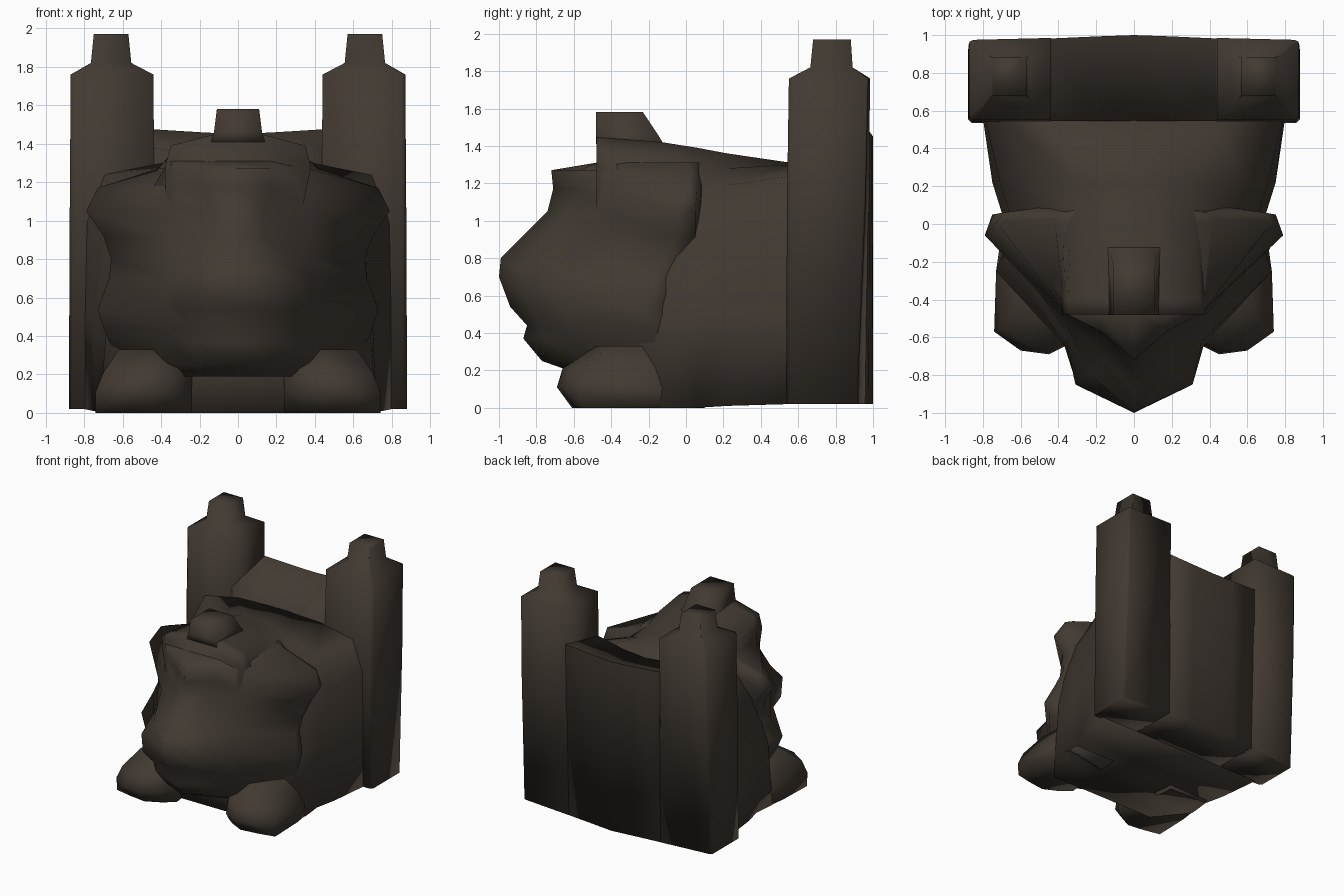
import bpy, bmesh

if "Cube" in bpy.data.objects:
    bpy.data.objects.remove(bpy.data.objects["Cube"])

stone = bpy.data.materials.new("dark brown stone")
stone.diffuse_color = (0.054, 0.042, 0.032, 1)
stone.use_nodes = True
stone.node_tree.nodes["Principled BSDF"].inputs["Base Color"].default_value = stone.diffuse_color


def finish(bm, name, angle):
    bmesh.ops.remove_doubles(bm, verts=bm.verts, dist=0.001)
    bmesh.ops.recalc_face_normals(bm, faces=bm.faces)
    me = bpy.data.meshes.new(name)
    bm.to_mesh(me)
    bm.free()
    me.materials.append(stone)
    ob = bpy.data.objects.new(name, me)
    bpy.context.collection.objects.link(ob)
    bpy.ops.object.select_all(action='DESELECT')
    ob.select_set(True)
    bpy.context.view_layer.objects.active = ob
    bpy.ops.object.shade_smooth_by_angle(angle=angle)
    return ob


def loft(name, rings, angle=1.7):
    """Skin closed rings of (x, y, z) points and cap both ends."""
    bm = bmesh.new()
    vs = [[bm.verts.new(p) for p in r] for r in rings]
    n = len(rings[0])
    for a, b in zip(vs, vs[1:]):
        for i in range(n):
            j = (i + 1) % n
            bm.faces.new((a[i], a[j], b[j], b[i]))
    bm.faces.new(vs[0])
    bm.faces.new(vs[-1])
    return finish(bm, name, angle)


def sym_ring(half, z):
    """Mirror a horizontal half outline, running back to front, across x = 0."""
    right = [(x, y, z) for x, y in half]
    left = [(-x, y, z) for x, y in reversed(half) if x > 0]
    return right + left


def post_ring(x0, x1, y0, y_in, y_out, z, c=0.0):
    """Post section whose back leans in toward the outer side."""
    return [(x0, y0, z), (x1 - c, y0, z), (x1, y0 + c, z), (x1, y_out, z),
            (x1 - c, y_out + c * .5, z), (x0, y_in, z)]


# Back posts with stepped finials, and the front paws
for s, side in ((1, "right"), (-1, "left")):
    def flip(rings):
        return [[(s * x, y, z) for x, y, z in r] for r in rings]

    loft("back_post_" + side, flip([
        post_ring(.43, .88, .535, .955, .905, .02, .02),
        post_ring(.435, .875, .54, .975, .95, 1.1, .02),
        post_ring(.44, .87, .55, .985, .965, 1.76, .02),
        post_ring(.555, .765, .665, .89, .89, 1.82, .002),
        post_ring(.57, .75, .68, .88, .88, 1.97, .002)]))

    paw = [(0.0, .74, -.56, .03), (.11, .74, -.57, .10),
           (.21, .70, -.55, .09), (.33, .62, -.42, .04)]
    loft("paw_" + side, flip([
        [(.3, .1, z), (x - .06, .1, z), (x - .01, -.25, z), (x, y, z), (x - .14, y - d, z),
         (.45, y - d - .02, z), (.33, y - d + .04, z), (.24, y + .08, z)]
        for z, x, y, d in paw]))

# Back panel, bowed backward and sagging toward the middle
loft("back_panel", [
    [(x, .535, .02), (x, yb, .02), (x, yt, zb), (x, .545, zf)]
    for x, yb, yt, zb, zf in ((-.442, .953, .982, 1.475, 1.38), (-.2, .978, .993, 1.46, 1.33),
                              (0, 1.0, 1.0, 1.45, 1.31), (.2, .978, .993, 1.46, 1.33),
                              (.442, .953, .982, 1.475, 1.38))])

# Torso and crest: y, then (x, z) half profile from the ridge to the base
torso = [
    (.56, [(.12, 1.31), (.40, 1.30), (.70, 1.24), (.79, 1.0), (.80, .5), (.80, .02)]),
    (.22, [(.12, 1.36), (.30, 1.28), (.58, 1.19), (.71, .95), (.75, .5), (.75, .01)]),
    (.06, [(.12, 1.39), (.32, 1.31), (.50, 1.17), (.66, .95), (.70, .5), (.70, 0)]),
    (-.13, [(.14, 1.42), (.34, 1.36), (.38, 1.20), (.60, .90), (.68, .5), (.72, 0)]),
    (-.40, [(.14, 1.44), (.35, 1.39), (.38, 1.28), (.37, .9), (.45, .4), (.5, 0)]),
    (-.478, [(.14, 1.445), (.35, 1.39), (.38, 1.28), (.30, .9), (.35, .4), (.3, .2)])]
loft("torso", [[(x, y, z) for x, z in p] + [(-x, y, z) for x, z in reversed(p)]
               for y, p in torso])

# Head: height, side, cheek, muzzle corner, centre front
head = [
    (.19, .52, -.10, .38, -.48, .18, -.58, -.60),
    (.25, .60, -.12, .38, -.53, .20, -.68, -.77),
    (.37, .67, -.18, .37, -.60, .24, -.76, -.87),
    (.44, .70, -.22, .37, -.63, .24, -.77, -.85),
    (.54, .73, -.25, .37, -.64, .31, -.83, -.94),
    (.70, .67, -.18, .36, -.62, .31, -.85, -1.0),
    (.80, .66, -.10, .36, -.57, .24, -.79, -.99),
    (.92, .70, -.06, .37, -.50, .14, -.73, -.87),
    (1.05, .79, -.06, .38, -.45, .13, -.62, -.74),
    (1.17, .73, .01, .38, -.44, .17, -.57, -.71),
    (1.27, .42, .03, .37, -.46, .17, -.57, -.72),
    (1.31, .38, .0, .36, -.475, .17, -.478, -.48)]
loft("lion_head", [
    sym_ring([(sx * .55, .1), (sx * .95, min(sy + .11, .06)), (sx, sy),
              (cx, cy), (mx, my), (0, fy)], z)
    for z, sx, sy, cx, cy, mx, my, fy in head])

# Crown knob
loft("crown_knob", [
    [(-x, -.482, z), (x, -.482, z), (x, y, z), (-x, y, z)]
    for x, y, z in ((.14, -.12, 1.41), (.125, -.15, 1.46), (.11, -.23, 1.58))])
